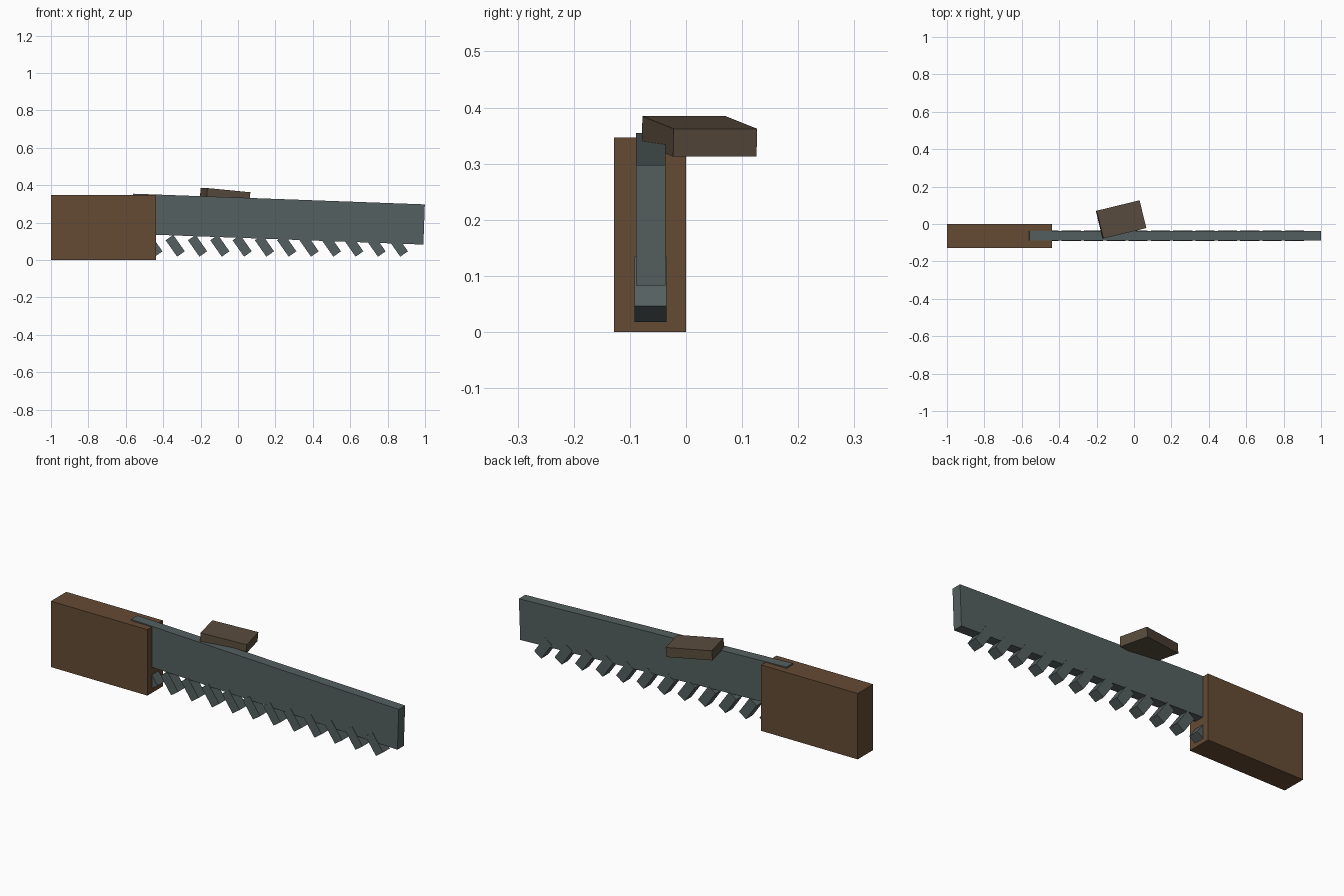
import bpy
import math

if "Cube" in bpy.data.objects:
    bpy.data.objects.remove(bpy.data.objects["Cube"])


def material(name, rgb):
    m = bpy.data.materials.new(name)
    m.diffuse_color = (*rgb, 1)
    m.use_nodes = True
    m.node_tree.nodes["Principled BSDF"].inputs["Base Color"].default_value = m.diffuse_color
    return m


wood = material("brown wood", (0.13, 0.07, 0.035))
dull = material("dull brown", (0.10, 0.072, 0.047))
steel = material("grey steel", (0.09, 0.115, 0.115))


def box(name, center, size, mat, rot=(0, 0, 0)):
    bpy.ops.mesh.primitive_cube_add(size=1, location=center,
                                    rotation=[math.radians(a) for a in rot])
    ob = bpy.context.object
    ob.name = name
    ob.scale = size
    ob.data.materials.append(mat)
    return ob


# handle block
box("handle", (-0.719, -0.064, 0.1735), (0.562, 0.128, 0.347), wood)

# long blade, dipping slightly towards the tip
box("blade", (0.2155, -0.063, 0.2185), (1.56, 0.053, 0.215), steel, (0, 2.1, 0))

# slanted teeth in a level row, the first one half inside the handle
for i in range(12):
    box(f"tooth_{i + 1}", (-0.455 + 0.1193 * i, -0.063, 0.076),
        (0.05, 0.057, 0.107), steel, (0, -35, 0))

# small tilted block on the back of the blade
box("thumb_rest", (-0.069, 0.024, 0.3485), (0.237, 0.153, 0.05), dull, (0, 5.4, 13.7))
